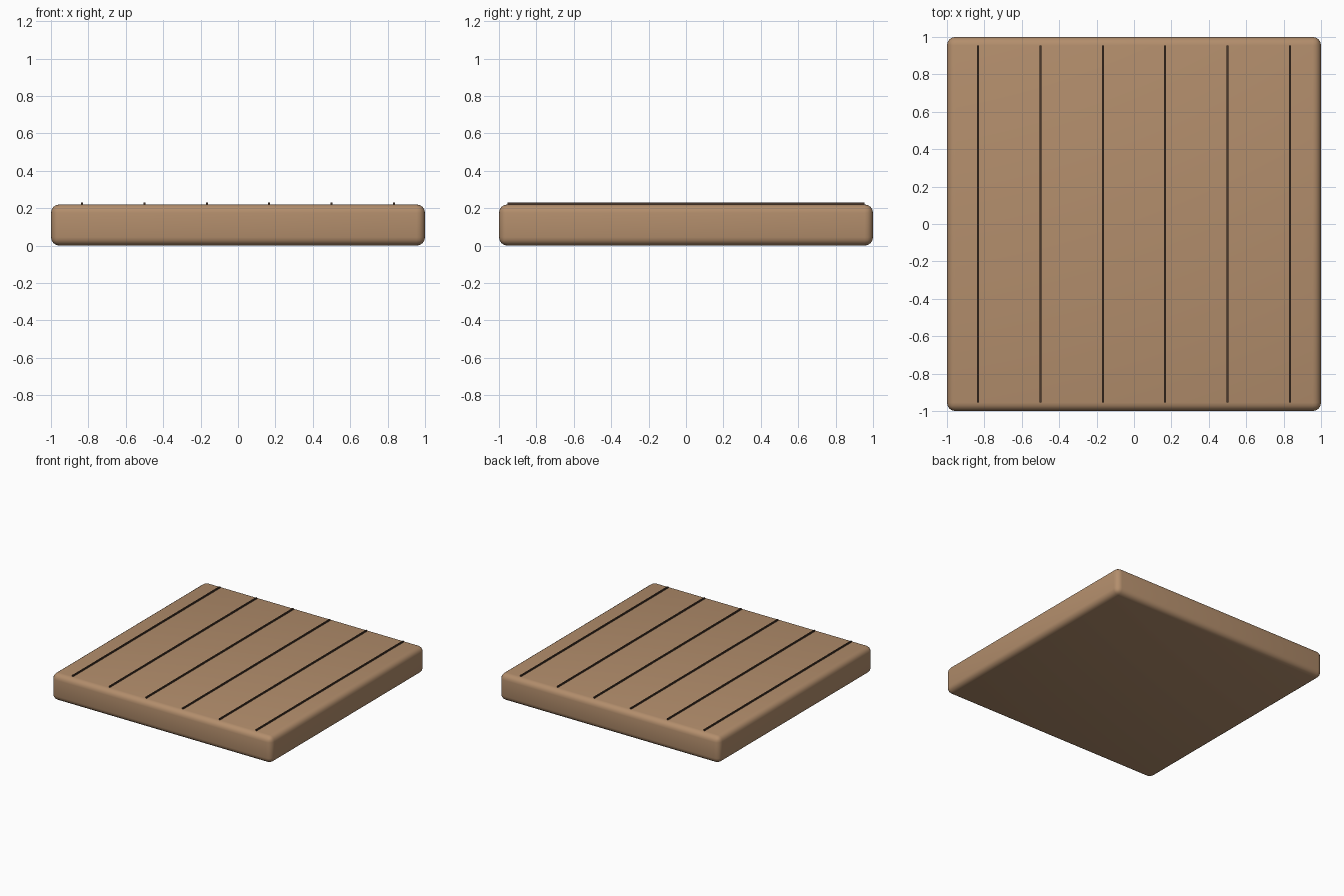
import bpy

if "Cube" in bpy.data.objects:
    bpy.data.objects.remove(bpy.data.objects["Cube"])


def material(name, color):
    mat = bpy.data.materials.new(name)
    mat.diffuse_color = color
    mat.use_nodes = True
    mat.node_tree.nodes["Principled BSDF"].inputs["Base Color"].default_value = mat.diffuse_color
    return mat


def box(name, center, size, mat):
    bpy.ops.mesh.primitive_cube_add(size=1, location=center)
    obj = bpy.context.object
    obj.name = name
    obj.scale = size
    bpy.ops.object.transform_apply(location=False, rotation=False, scale=True)
    obj.data.materials.append(mat)
    return obj


wood = material("wood", (0.45, 0.27, 0.15, 1))
dark_wood = material("dark_wood", (0.07, 0.04, 0.025, 1))

# Floor slab with rounded edges
slab = box("floor_slab", (0, 0, 0.11), (2, 2, 0.22), wood)
bevel = slab.modifiers.new("rounded_edges", "BEVEL")
bevel.width = 0.045
bevel.segments = 4
bpy.ops.object.modifier_apply(modifier=bevel.name)
bpy.ops.object.shade_smooth_by_angle()

# Thin raised seam lines between the planks
SEAMS = 6
for i in range(SEAMS):
    x = -1 + 2 * (i + 0.5) / SEAMS
    box(f"plank_seam_{i + 1}", (x, 0, 0.221), (0.01, 1.91, 0.02), dark_wood)
